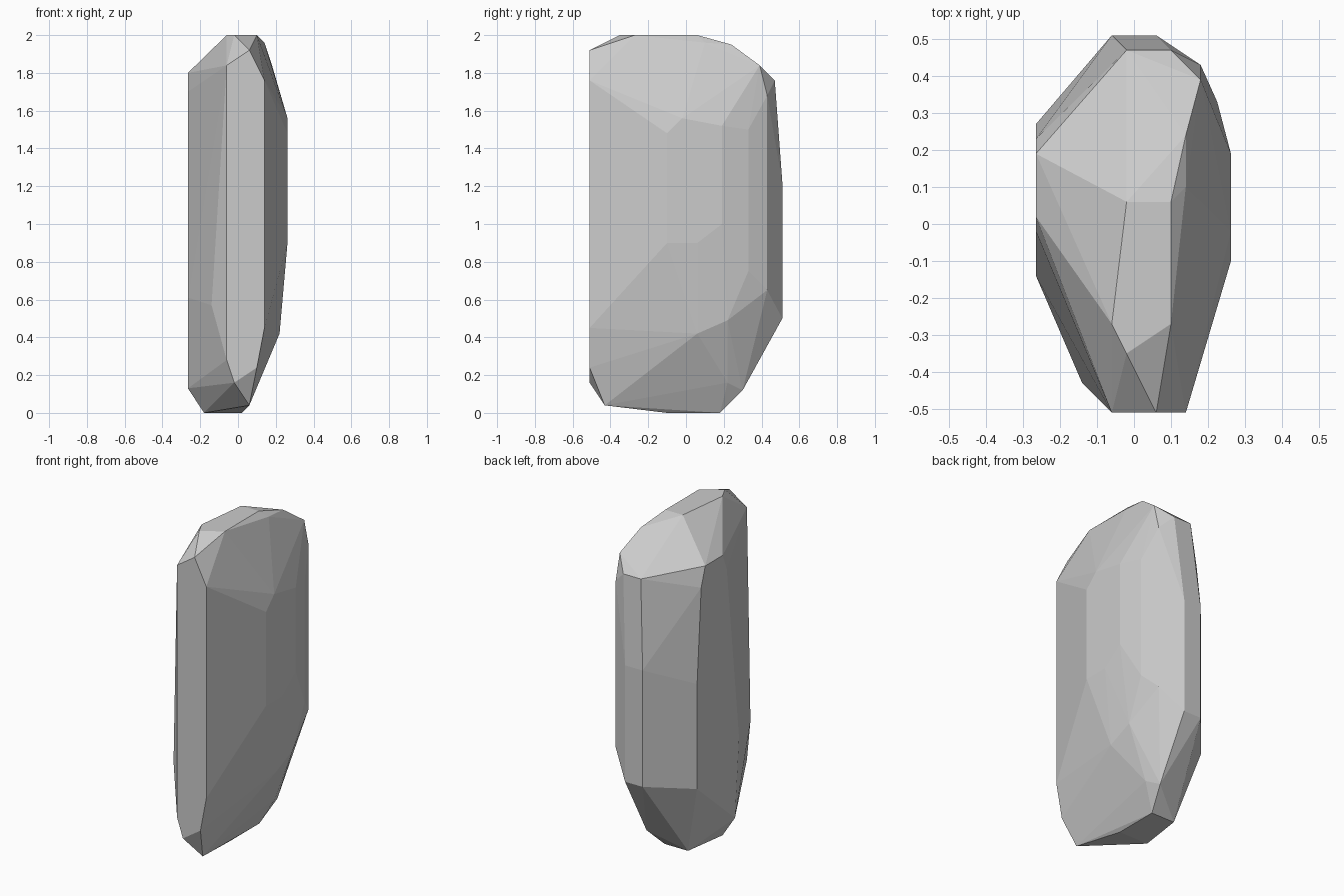
import bpy, bmesh

if "Cube" in bpy.data.objects:
    bpy.data.objects.remove(bpy.data.objects["Cube"])

# Facet corners of the cut stone, grouped by side; the convex skin joins them
front_facet = [(y, -0.51, z) for y, z in (
    (-.06, 1.84), (.06, 1.92), (.14, 1.76), (.14, .45), (.10, .24), (-.02, .16), (-.06, .28))]
crown = [(x, y, 2.0) for x, y in (
    (-.02, .06), (.10, .06), (.10, -.27), (-.02, -.35), (-.06, -.27))]
base = [(x, y, 0.0) for x, y in ((-.18, -.10), (.02, -.10), (.02, .18), (-.14, .18))]
right_facet = [(.262, y, z) for y, z in (
    (-.10, 1.48), (-.02, 1.56), (.19, 1.52), (.19, 1.0), (.06, .9), (-.10, .9))]
left_facet = [(-.265, y, z) for y, z in (
    (.19, 1.8), (.02, 1.8), (-.02, 1.7), (-.14, .61), (-.10, .13), (.27, .45), (.27, 1.1), (.23, 1.68))]
back_facet = [(x, .51, z) for x in (-.06, .06) for z in (.5, 1.22)]
bevels = [
    (.14, .10, 1.96), (.14, .24, 1.95), (.18, .39, 1.84), (-.02, .47, 1.76), (.10, .47, 1.76),
    (.18, .43, 1.68), (.225, .33, 1.5), (.225, .33, .75), (.18, .43, .65),
    (.22, .06, .42), (.22, .22, .49), (.10, .22, .16), (.06, .30, .12),
    (-.14, -.43, .57), (.06, -.43, .04)]

bm = bmesh.new()
for p in front_facet + crown + base + right_facet + left_facet + back_facet + bevels:
    bm.verts.new(p)
res = bmesh.ops.convex_hull(bm, input=bm.verts[:])
bmesh.ops.delete(bm, geom=[v for v in bm.verts if not v.link_faces], context='VERTS')

# Merge coplanar triangles into clean flat facets
bmesh.ops.dissolve_limit(bm, angle_limit=0.02, verts=bm.verts[:], edges=bm.edges[:])
bmesh.ops.recalc_face_normals(bm, faces=bm.faces[:])
mesh = bpy.data.meshes.new("standing_stone")
bm.to_mesh(mesh)
bm.free()
bpy.context.collection.objects.link(bpy.data.objects.new("standing_stone", mesh))
